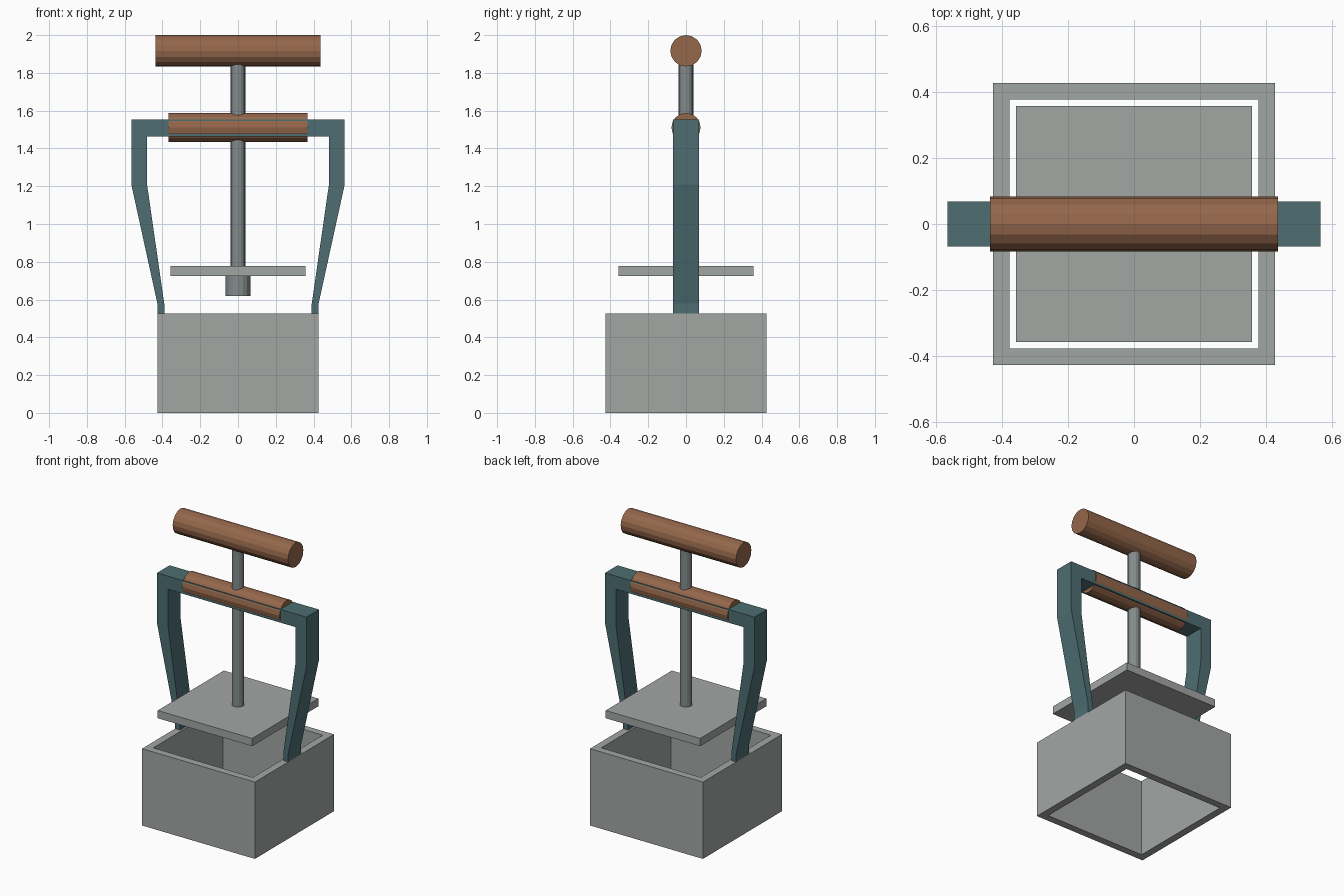
import bpy
import math

if "Cube" in bpy.data.objects:
    bpy.data.objects.remove(bpy.data.objects["Cube"])


def material(name, colour):
    m = bpy.data.materials.new(name)
    m.diffuse_color = (*colour, 1.0)
    m.use_nodes = True
    m.node_tree.nodes["Principled BSDF"].inputs["Base Color"].default_value = m.diffuse_color
    return m


LIGHT_GREY = material("light grey metal", (0.36, 0.385, 0.37))
STEEL = material("rod steel", (0.23, 0.26, 0.26))
TEAL = material("teal paint", (0.075, 0.155, 0.17))
WOOD = material("brown wood", (0.30, 0.135, 0.07))


def prism(name, outline, y0, y1, mat):
    """Extrude an x-z outline from y0 to y1."""
    n = len(outline)
    verts = [(x, y, z) for y in (y0, y1) for x, z in outline]
    faces = [list(range(n)), list(range(2 * n - 1, n - 1, -1))]
    faces += [[i, i + n, (i + 1) % n + n, (i + 1) % n] for i in range(n)]
    mesh = bpy.data.meshes.new(name)
    mesh.from_pydata(verts, [], faces)
    mesh.materials.append(mat)
    ob = bpy.data.objects.new(name, mesh)
    bpy.context.collection.objects.link(ob)
    return ob


def cylinder(name, radius, length, centre, mat, along_x=False):
    rot = (0, math.pi / 2, 0) if along_x else (0, 0, 0)
    bpy.ops.mesh.primitive_cylinder_add(vertices=16, radius=radius, depth=length,
                                        location=centre, rotation=rot)
    ob = bpy.context.object
    ob.name = name
    ob.data.materials.append(mat)
    return ob


# Square cutter box, open at top and bottom
outer, inner, height = 0.427, 0.377, 0.525
corners = [(-1, -1), (1, -1), (1, 1), (-1, 1)]
verts = [(sx * r, sy * r, z) for r in (outer, inner) for z in (0, height) for sx, sy in corners]
faces = []
for i in range(4):
    j = (i + 1) % 4
    faces += [(i, j, j + 4, i + 4),                # outside wall
              (j + 8, i + 8, i + 12, j + 12),      # inside wall
              (i + 4, j + 4, j + 12, i + 12),      # top rim
              (j, i, i + 8, j + 8)]                # bottom rim
mesh = bpy.data.meshes.new("cutter_box")
mesh.from_pydata(verts, [], faces)
mesh.materials.append(LIGHT_GREY)
bpy.context.collection.objects.link(bpy.data.objects.new("cutter_box", mesh))

# Ejector plate with its collar and push rod
p = 0.357
prism("press_plate", [(-p, 0.725), (p, 0.725), (p, 0.778), (-p, 0.778)], -p, p, LIGHT_GREY)
cylinder("plate_collar", 0.066, 0.11, (0, 0, 0.675), STEEL)
cylinder("push_rod", 0.039, 1.25, (0, 0, 1.255), STEEL)

# Bent yoke frame, one mirrored outline
half = [(0.427, 0.525), (0.427, 0.58), (0.565, 1.21), (0.565, 1.552)]
half_in = [(0.483, 1.462), (0.483, 1.22), (0.39, 0.575), (0.39, 0.525)]
mirror = lambda pts: [(-x, z) for x, z in reversed(pts)]
outline = half + mirror(half) + mirror(half_in) + half_in
yoke = prism("yoke_frame", outline, -0.068, 0.068, TEAL)
bm_fix = yoke.modifiers.new("clean_caps", 'TRIANGULATE')
bm_fix.min_vertices = 5

# Wooden grips
cylinder("frame_grip", 0.077, 0.736, (0, 0, 1.511), WOOD, along_x=True)
cylinder("top_handle", 0.083, 0.872, (0, 0, 1.917), WOOD, along_x=True)

# Consistent outward normals
import bmesh
for ob in bpy.context.scene.objects:
    bm = bmesh.new()
    bm.from_mesh(ob.data)
    bmesh.ops.recalc_face_normals(bm, faces=bm.faces)
    bm.to_mesh(ob.data)
    bm.free()
